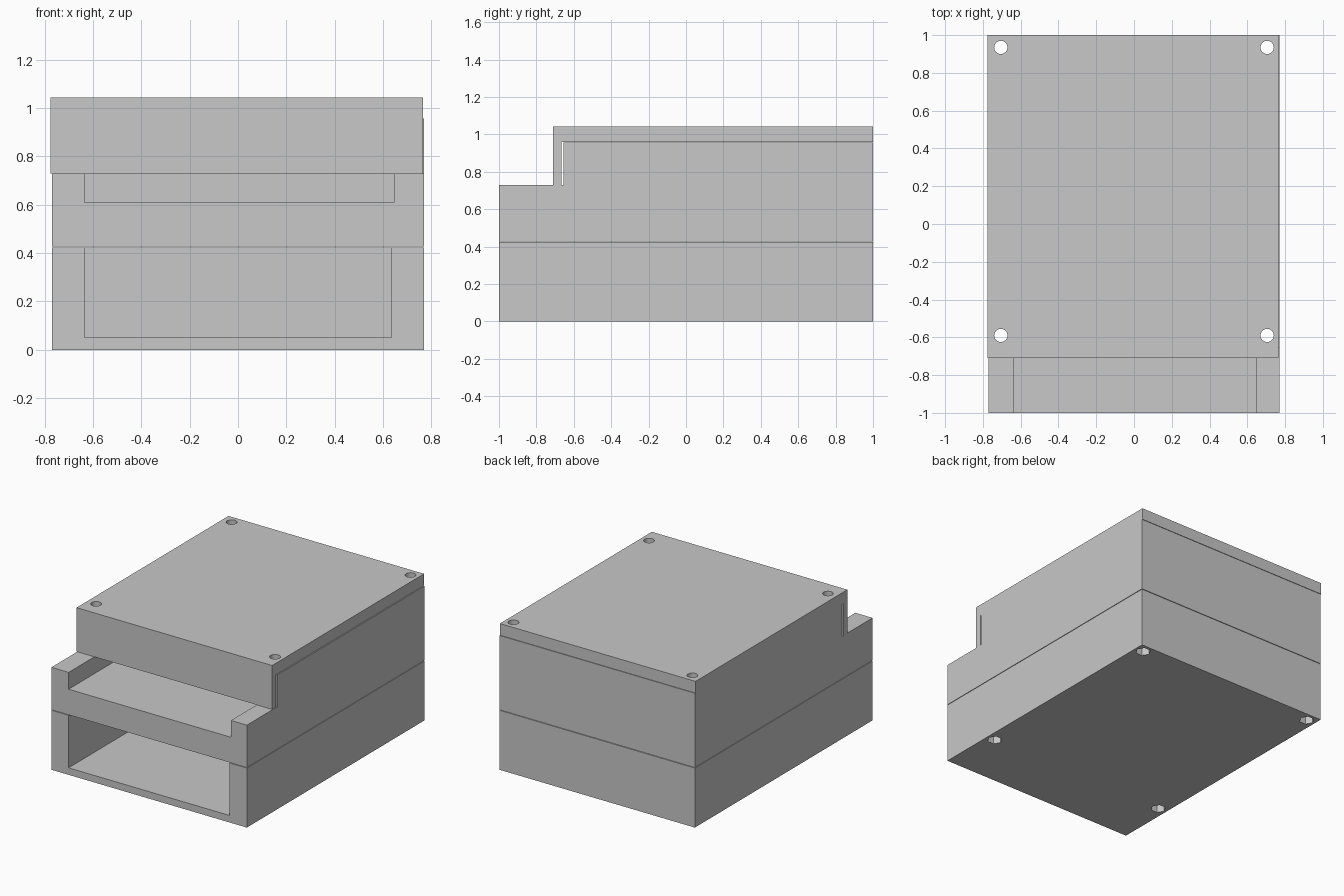
import bpy, bmesh, math
from mathutils import Matrix, Vector

cube = bpy.data.objects.get("Cube")
if cube:
    bpy.data.objects.remove(cube, do_unlink=True)

grey = bpy.data.materials.new("matte_grey")
grey.use_nodes = True
COLOUR = (0.58, 0.58, 0.58, 1)
grey.diffuse_color = COLOUR
grey.node_tree.nodes["Principled BSDF"].inputs["Base Color"].default_value = COLOUR

HOLES = [(x, y) for x in (-0.705, 0.705) for y in (-0.59, 0.935)]


def new_object(name, bm):
    mesh = bpy.data.meshes.new(name)
    bm.to_mesh(mesh)
    bm.free()
    mesh.materials.append(grey)
    obj = bpy.data.objects.new(name, mesh)
    bpy.context.collection.objects.link(obj)
    return obj


def box(name, x, y, z):
    """Box from (min, max) pairs on each axis."""
    bm = bmesh.new()
    bmesh.ops.create_cube(bm, size=1)
    for v in bm.verts:
        v.co = Vector(r[0] if c < 0 else r[1] for c, r in zip(v.co, (x, y, z)))
    return new_object(name, bm)


def pegs(name, radius, sides, z, turn=0):
    """Four upright prisms, one at each screw position."""
    bm = bmesh.new()
    for x, y in HOLES:
        place = Matrix.Translation((x, y, sum(z) / 2)) @ Matrix.Rotation(turn, 4, "Z")
        bmesh.ops.create_cone(bm, cap_ends=True, segments=sides, radius1=radius,
                              radius2=radius, depth=z[1] - z[0], matrix=place)
    return new_object(name, bm)


def combine(obj, others, operation="DIFFERENCE"):
    """Apply booleans in turn, then remove the helper objects."""
    for other in others:
        other.hide_render = True
        mod = obj.modifiers.new("boolean", "BOOLEAN")
        mod.operation, mod.solver, mod.object = operation, "EXACT", other
        bpy.context.view_layer.update()
        graph = bpy.context.evaluated_depsgraph_get()
        mesh = bpy.data.meshes.new_from_object(obj.evaluated_get(graph))
        obj.modifiers.clear()
        obj.data = mesh
        bpy.data.objects.remove(other, do_unlink=True)


def screw_holes():
    return pegs("hole_cutter", 0.035, 32, (-0.2, 1.3))


SIDE = (-0.77, 0.77)

# Lower tray: open at the front and top, with hexagonal nut pockets underneath
lower = box("lower_tray", SIDE, (-1, 1), (0, 0.424))
combine(lower, [
    box("cavity", (-0.635, 0.635), (-1.1, 0.865), (0.05, 0.6)),
    screw_holes(),
    pegs("nut_cutter", 0.05, 6, (-0.05, 0.09), math.pi / 6),
])

# Upper tray: low front ledge, taller walls behind, slot open at the front
upper = box("upper_tray", SIDE, (-1, 1), (0.428, 0.957))
combine(upper, [
    box("front_step", (-1, 1), (-1.1, -0.655), (0.73, 1.2)),
    box("slot", (-0.635, 0.645), (-1.1, 0.865), (0.61, 1.2)),
    screw_holes(),
])

# Lid: top plate with a front wall hanging down, set slightly to one side
LID_X = (-0.775, 0.766)
lid = box("lid", LID_X, (-0.71, 1), (0.73, 1.043))
combine(lid, [
    box("lid_underside", (-1, 1), (-0.665, 1.1), (0.6, 0.96)),
    screw_holes(),
])
